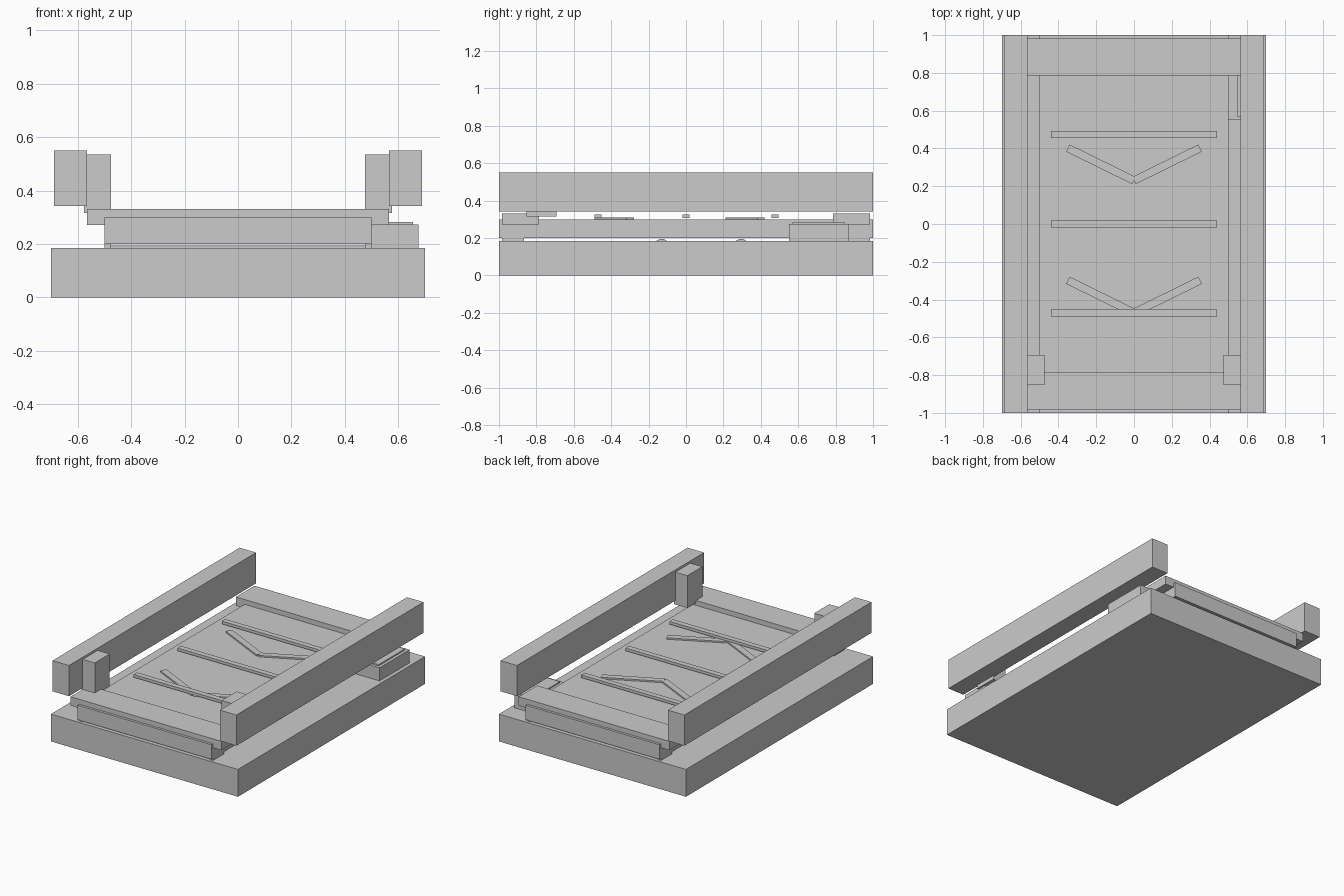
import bpy, math
from mathutils import Matrix, Vector

if "Cube" in bpy.data.objects:
    bpy.data.objects.remove(bpy.data.objects["Cube"])


def box(name, x, y, z, rot=0.0):
    """Box from (min, max) ranges, optionally turned about z."""
    lo, hi = Vector((x[0], y[0], z[0])), Vector((x[1], y[1], z[1]))
    bpy.ops.mesh.primitive_cube_add(size=1)
    ob = bpy.context.object
    ob.name = name
    ob.data.transform(Matrix.Diagonal((*(hi - lo), 1)))
    ob.location = (lo + hi) / 2
    ob.rotation_euler.z = rot
    return ob


def span(centre, width):
    return (centre - width / 2, centre + width / 2)


def side_span(s, a, b):
    return tuple(sorted((s * a, s * b)))


# Base plinth and belt bed
box("base", (-0.7, 0.7), (-1, 1), (0, 0.185))
box("belt_bed", (-0.5, 0.5), (-1, 1), (0.2, 0.299))

# Cross bars at both ends, with small feet below the bed
for end, s in (("front", -1), ("back", 1)):
    box(end + "_cross_bar", (-0.565, 0.565), side_span(s, 0.785, 0.983), (0.272, 0.332))
    for side, t in (("left", -1), ("right", 1)):
        box(f"{end}_{side}_foot", side_span(t, 0.475, 0.5),
            side_span(s, 0.865, 0.983), (0.183, 0.202))

# Side rails and their sensor posts
for side, s in (("left", -1), ("right", 1)):
    box(side + "_rail", side_span(s, 0.565, 0.688), (-1, 1), (0.342, 0.55))
    box(side + "_sensor_post", side_span(s, 0.475, 0.576), (-0.853, -0.693), (0.316, 0.535))

# Raised cleats across the belt
for i, y in enumerate((-0.47, 0, 0.475)):
    box(f"cleat_{i}", (-0.44, 0.44), span(y, 0.037), (0.308, 0.327))

# Chevron direction markers, each from two turned strips
angle = math.atan2(0.172, 0.35)
for i, y in enumerate((-0.384, 0.316)):
    for side, s in (("left", -1), ("right", 1)):
        box(f"chevron_{i}_{side}", span(s * 0.175, 0.39), span(y, 0.042),
            (0.298, 0.309), s * angle)

# Rollers half sunk in the base
for i, y in enumerate((-0.13, 0.295)):
    bpy.ops.mesh.primitive_cylinder_add(vertices=24, radius=0.044, depth=0.95,
                                        location=(0, y, 0.151),
                                        rotation=(0, math.pi / 2, 0))
    bpy.context.object.name = f"roller_{i}"
    bpy.ops.object.shade_smooth_by_angle()

# Control box with lid plate
box("control_box", (0.485, 0.675), (0.55, 0.87), (0.183, 0.274))
box("control_box_lid", (0.545, 0.655), (0.57, 0.85), (0.273, 0.283))
